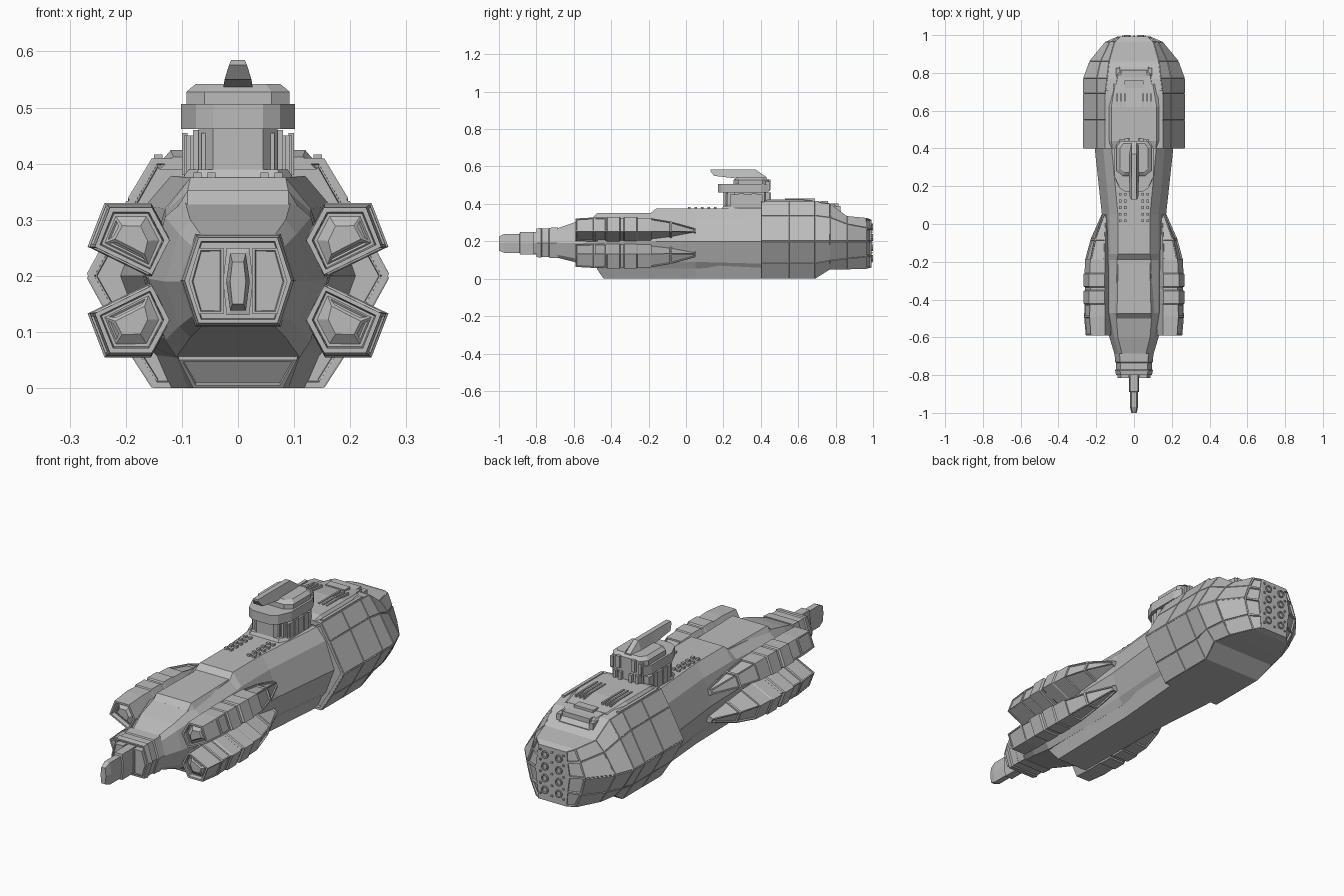
import bpy, bmesh, math
from mathutils import Vector

grey = bpy.data.materials.new("hull grey")
grey.diffuse_color = (0.5, 0.5, 0.5, 1)


def finish(name, bm):
    me = bpy.data.meshes.new(name)
    bm.to_mesh(me)
    bm.free()
    me.materials.append(grey)
    ob = bpy.data.objects.new(name, me)
    bpy.context.collection.objects.link(ob)
    return ob


def skin(name, rings, insets=()):
    """Join equal rings of 3D points, cap both ends, then inset chosen faces."""
    bm = bmesh.new()
    vs = [[bm.verts.new(p) for p in r] for r in rings]
    n = len(vs[0])
    for a, b in zip(vs, vs[1:]):
        for i in range(n):
            j = (i + 1) % n
            bm.faces.new((a[i], a[j], b[j], b[i]))
    bm.faces.new(vs[0])
    bm.faces.new(vs[-1])
    bmesh.ops.recalc_face_normals(bm, faces=bm.faces[:])
    bm.normal_update()
    for rule, steps in insets:
        faces = [f for f in bm.faces if rule(f.calc_center_median(), f.normal)]
        for thick, depth in steps:
            bmesh.ops.inset_individual(bm, faces=faces, thickness=thick, depth=depth)
            bm.normal_update()
    return finish(name, bm)


def ring(y, half):
    """Left-right symmetrical section at y."""
    return [(x, y, z) for x, z in half] + [(-x, y, z) for x, z in reversed(half)]


def plan(z, half, s=1.0, yc=0.3):
    """Left-right symmetrical plan outline at height z."""
    h = [(x * s, yc + (y - yc) * s) for x, y in half]
    return [(x, y, z) for x, y in h] + [(-x, y, z) for x, y in reversed(h)]


def boxes(name, items):
    """Several boxes (x0,x1,y0,y1,z0,z1) in one object."""
    bm = bmesh.new()
    for x0, x1, y0, y1, z0, z1 in items:
        g = bmesh.ops.create_cube(bm, size=1)["verts"]
        for v in g:
            v.co = Vector(((x0 + x1) / 2 + v.co.x * (x1 - x0),
                           (y0 + y1) / 2 + v.co.y * (y1 - y0),
                           (z0 + z1) / 2 + v.co.z * (z1 - z0)))
    return finish(name, bm)


def both(items):
    return items + [(-b, -a, c, d, e, f) for a, b, c, d, e, f in items]


# Forward and middle hull
skin("middle_hull", [
    ring(-.70, [(.06, .265), (.08, .25), (.10, .19), (.08, .13), (.06, .115)]),
    ring(-.60, [(.085, .30), (.105, .275), (.13, .19), (.105, .11), (.085, .09)]),
    ring(-.47, [(.095, .335), (.13, .305), (.16, .195), (.13, .085), (.11, .055)]),
    ring(-.19, [(.09, .35), (.13, .315), (.165, .20), (.13, .09), (.11, .055)]),
    ring(-.16, [(.085, .375), (.13, .32), (.165, .20), (.13, .09), (.11, .055)]),
    ring(.05, [(.085, .375), (.13, .32), (.17, .20), (.13, .09), (.11, .055)]),
    ring(.42, [(.12, .378), (.165, .325), (.21, .20), (.165, .08), (.12, .03)])])
skin("front_deck", [
    ring(-.50, [(.09, .327), (.10, .30)]),
    ring(-.475, [(.09, .352), (.115, .31)]),
    ring(-.17, [(.083, .352), (.115, .31)])])
skin("keel", [
    ring(-.475, [(.11, .07), (.105, .05)]),
    ring(-.44, [(.115, .07), (.08, 0)]),
    ring(.05, [(.115, .07), (.09, 0)]),
    ring(.42, [(.15, .07), (.12, 0)])],
    [(lambda c, n: n.y < -.5, [(.008, 0), (.002, -.004)])])

# Banded nose block with recessed front
nose = [(.074, .272), (.10, .192), (.074, .112)]
def nose_ring(y, s):
    return ring(y, [(x * s, .192 + (z - .192) * s) for x, z in nose])
skin("nose_block", [nose_ring(y, s) for y, s in (
    (-.80, .95), (-.775, 1), (-.77, .95), (-.735, .95), (-.73, 1), (-.685, 1.03))],
    [(lambda c, n: n.y < -.9, [(.008, 0), (.002, -.015)])])
for s, side in ((1, "right"), (-1, "left")):
    cheek = [(.026, .25), (.07, .25), (.088, .19), (.07, .132), (.026, .132)]
    skin("nose_cheek_" + side, [[(s * x, y, z) for x, z in cheek] for y in (-.815, -.75)],
         [(lambda c, n: n.y < -.9, [(.006, 0), (.002, -.004)])])

# Blade at the very front
skin("nose_blade", [
    ring(-1.0, [(.010, .225), (.014, .19), (.010, .15)]),
    ring(-.97, [(.014, .24), (.021, .19), (.014, .138)]),
    ring(-.89, [(.014, .24), (.021, .19), (.014, .138)]),
    ring(-.888, [(.02, .25), (.027, .19), (.02, .13)]),
    ring(-.76, [(.02, .25), (.027, .19), (.02, .13)])])

# Four side pods
POD = [(.12, .265), (.155, .33), (.238, .33), (.268, .252), (.155, .197)]
STEPS = [(-.59, .90), (-.49, .97), (-.425, .95), (-.42, 1), (-.355, 1), (-.35, .93),
         (-.335, .93), (-.33, 1), (-.265, 1), (-.26, .95), (-.19, .93), (-.08, .70), (.05, .25)]
for sx, sn in ((1, "right"), (-1, "left")):
    for up, un in ((True, "upper"), (False, "lower")):
        rings = []
        for y, s in STEPS:
            r = []
            for x, z in POD:
                px, pz = .14 + (x - .14) * s, .25 + (z - .25) * s
                r.append((sx * px, y, pz if up else .385 - pz))
            rings.append(r)
        skin(f"{un}_{sn}_pod", rings, [
            (lambda c, n: n.y < -.9, [(.010, 0), (.003, -.02), (.006, 0), (.02, .014)]),
            (lambda c, n: -.2 < c.y < .04 and n.y < .9 and n.x * sx > -.2,
             [(.007, 0), (.002, -.007)]),
            (lambda c, n: -.58 < c.y < -.45 and n.x * sx > .3, [(.008, 0), (.002, -.004)])])

# Large rear hull with panelled faces
main = [(.15, .41), (.195, .335), (.268, .20), (.205, .085), (.15, 0)]
skin("rear_hull", [
    ring(.40, main), ring(.55, main), ring(.69, main),
    ring(.77, [(.14, .40), (.195, .325), (.268, .20), (.21, .10), (.165, .05)]),
    ring(.86, [(.13, .335), (.175, .29), (.235, .20), (.19, .11), (.15, .05)]),
    ring(.965, [(.10, .325), (.125, .27), (.15, .20), (.13, .12), (.10, .053)]),
    ring(.993, [(.07, .315), (.075, .265), (.085, .20), (.075, .125), (.07, .06)])],
    [(lambda c, n: n.y < -.9, [(.012, 0), (.002, -.015)]),
     (lambda c, n: c.y < .95 and abs(n.x) > .3, [(.002, 0), (.002, .003)]),
     (lambda c, n: .965 < c.y < .99 and abs(n.x) > .2, [(.006, 0), (.002, -.008)])])

# Rear roof deck with long ribs
skin("roof_deck", [
    ring(.40, [(.115, .412), (.14, .39)]),
    ring(.44, [(.12, .424), (.145, .395)]),
    ring(.62, [(.12, .424), (.145, .395)]),
    ring(.74, [(.10, .408), (.14, .39)])])
boxes("roof_ribs", both([(x, x + .008, .53, .69, .40, .428) for x in (.045, .065, .085)])
      + both([(.135, .15, .42, .71, .39, .416)]))

# Small bridge at the stern
skin("stern_bridge", [
    ring(.70, [(.10, .412), (.13, .36)]),
    ring(.79, [(.085, .40), (.12, .33)]),
    ring(.83, [(.075, .36), (.12, .32)])])
boxes("stern_bridge_bars", [(-.07, .07, .765, .815, .38, .402), (-.05, .05, .72, .76, .39, .416)]
      + both([(.075, .095, .78, .825, .34, .39)]))

# Engine nozzles on the stern plate
bm = bmesh.new()
for x in (-.036, .036):
    for z in (.11, .165, .22, .275):
        g = bmesh.ops.create_cone(bm, cap_ends=True, segments=10, radius1=.018,
                                  radius2=.018, depth=.02)["verts"]
        for v in g:
            v.co = Vector((x + v.co.x, .99 + v.co.z, z + v.co.y))
bmesh.ops.recalc_face_normals(bm, faces=bm.faces[:])
bm.normal_update()
caps = [f for f in bm.faces if f.normal.y > .9]
bmesh.ops.inset_individual(bm, faces=caps, thickness=.005, depth=0)
bmesh.ops.inset_individual(bm, faces=caps, thickness=.001, depth=-.006)
finish("engine_nozzles", bm)
boxes("stern_studs", [(x - .004, x + .004, .985, .998, z - .004, z + .004)
                      for x in (-.06, 0, .06) for z in (.09, .138, .193, .248, .295)])

# Command tower, from base to crown
column = [(.045, .20), (.07, .23), (.07, .42), (.045, .44)]
skin("tower_column", [plan(.36, column), plan(.47, column)])
skin("tower_foot", [plan(.37, [(.08, .19), (.10, .23), (.10, .43), (.08, .45)]),
                    plan(.39, [(.07, .20), (.09, .24), (.09, .42), (.07, .44)])])
boxes("tower_ribs", both([(.06, .096, .25, .41, .37, .45), (.055, .065, .215, .25, .375, .455),
                          (.07, .08, .222, .26, .375, .46), (.085, .092, .235, .27, .375, .45),
                          (.09, .10, .28, .31, .38, .455), (.09, .10, .35, .38, .38, .455),
                          (.02, .035, .43, .455, .38, .46), (.05, .065, .42, .45, .38, .46)]))
slab = [(.045, .17), (.075, .19), (.102, .25), (.102, .40), (.085, .44)]
skin("tower_slab", [plan(.462, slab), plan(.506, slab)])
crown = [(.06, .255), (.092, .28), (.092, .41), (.07, .44)]
skin("tower_crown", [plan(.50, crown), plan(.528, crown), plan(.542, crown, .82, .36)])
boxes("tower_rear_details", both([(.03, .05, .43, .452, .475, .53), (.065, .08, .42, .448, .47, .52)]))

# Overhanging fin on the tower
skin("tower_fin", [
    ring(.13, [(.012, .585), (.016, .576)]),
    ring(.15, [(.012, .585), (.024, .55)]),
    ring(.27, [(.012, .585), (.026, .536)]),
    ring(.37, [(.012, .585), (.026, .536)]),
    ring(.43, [(.012, .543), (.026, .53)])])

# Small deck fittings ahead of the tower
boxes("deck_fittings", both([(x, x + .014, y, y + .014, .37, .384)
                             for x in (.04, .065) for y in (.01, .045, .08, .115, .15)]))
